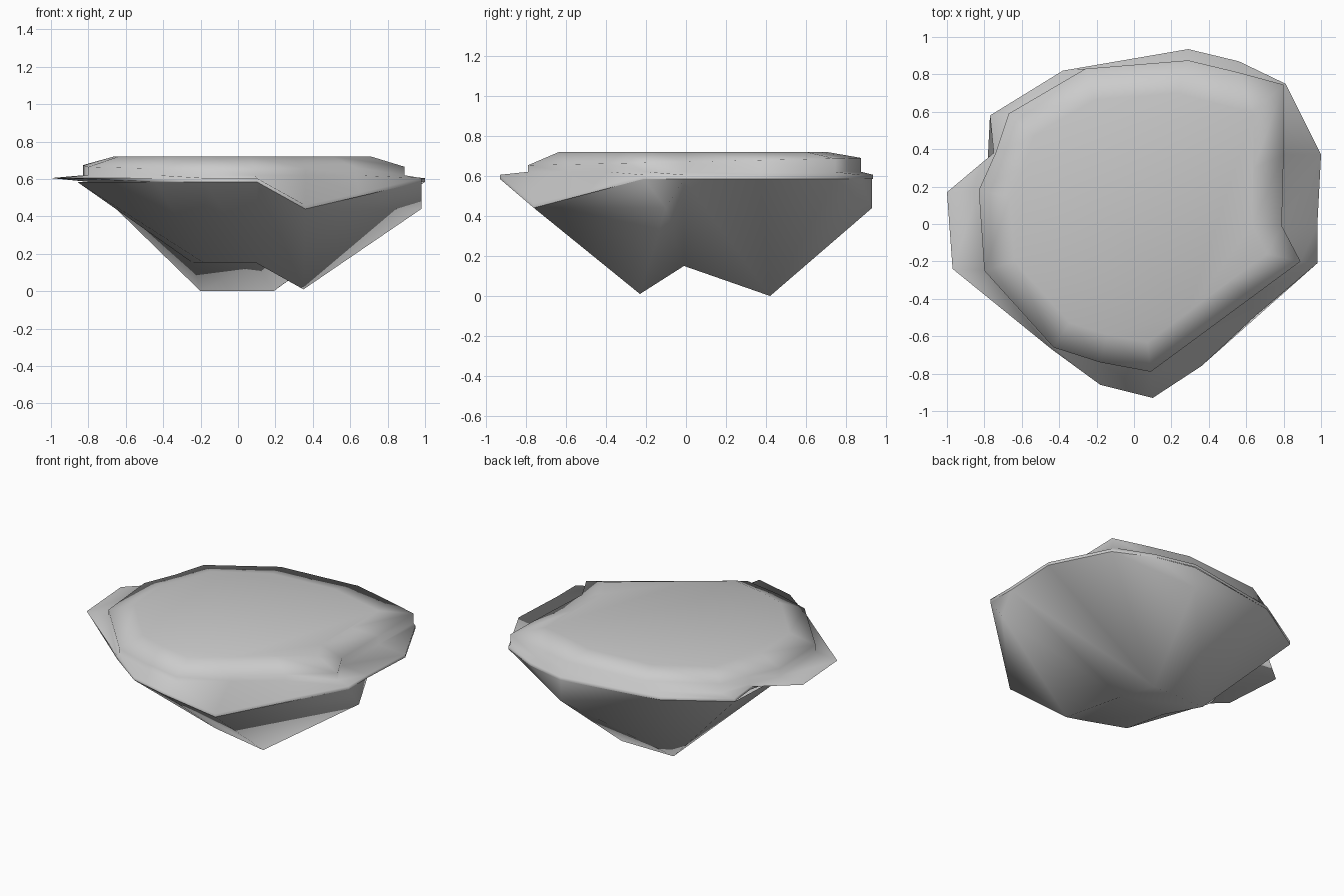
import bpy, bmesh, math

if "Cube" in bpy.data.objects:
    bpy.data.objects.remove(bpy.data.objects["Cube"])


def finish(bm, name, angle):
    bmesh.ops.remove_doubles(bm, verts=bm.verts, dist=0.0005)
    bmesh.ops.recalc_face_normals(bm, faces=bm.faces)
    me = bpy.data.meshes.new(name)
    bm.to_mesh(me)
    bm.free()
    ob = bpy.data.objects.new(name, me)
    bpy.context.collection.objects.link(ob)
    bpy.ops.object.select_all(action='DESELECT')
    ob.select_set(True)
    bpy.context.view_layer.objects.active = ob
    bpy.ops.object.shade_smooth_by_angle(angle=math.radians(angle))
    return ob


# Plan outlines: outer rim and the raised slab inside it, matched point by point
rim = [(-1, .17), (-.75, .38), (-.77, .58), (-.38, .82), (.29, .935), (.56, .87),
       (.81, .75), (1, .37), (.98, -.01), (.98, -.21), (.65, -.49), (.36, -.76),
       (.10, -.93), (-.18, -.86), (-.44, -.67), (-.97, -.24)]
slab = [(-.83, .18), (-.74, .38), (-.67, .59), (-.26, .83), (.29, .875), (.56, .81),
        (.80, .745), (.80, .37), (.79, -.01), (.89, -.2), (.63, -.392), (.36, -.591),
        (.09, -.79), (-.18, -.74), (-.43, -.66), (-.80, -.25)]
sag = {10: .08, 11: .145}      # the rim dips at the front right

# Top: thin lip, ledge, short wall, bevelled shoulder, flat cap
bm = bmesh.new()
rings = [
    [(max(x, -.80), y, .585 - sag.get(i, 0)) for i, (x, y) in enumerate(rim)],
    [(x, y, .605 - sag.get(i, 0)) for i, (x, y) in enumerate(rim)],
    [(x, y, .62) for x, y in slab],
    [(x, y, .67 + .022 * y) for x, y in slab],
    [(x * .8, y * .8, .72) for x, y in slab],
]
rings = [[bm.verts.new(p) for p in r] for r in rings]
n = len(rim)
for a, b in zip(rings, rings[1:]):
    for i in range(n):
        j = (i + 1) % n
        bm.faces.new((a[i], a[j], b[j], b[i]))
bm.faces.new(rings[-1])
finish(bm, "rock_top", 100)

# Underside: three convex lobes meeting on the planes y = -0.01 and x = 0.10
Z = .585
V1, V2 = (-.24, -.01, .15), (.10, -.01, .15)        # valley
F1, F2 = (-.18, -.28, .15), (.10, -.385, .15)       # front of the raised base
L, R = (-.80, -.01, Z), (.98, -.01, Z)
P, T = (.10, -.93, Z), (.10, -.01, Z)
front_left = [V1, V2, F1, F2, L, P, T, (-.86, -.30, Z), (-.44, -.67, Z), (-.18, -.86, Z)]
front_right = [V2, F2, P, T, R, (.98, -.21, Z), (.65, -.49, .505), (.36, -.76, .44),
               (.98, -.10, .44), (.35, -.23, .01)]
back = [V1, V2, L, R, (-.77, .58, Z), (-.38, .82, Z), (.29, .93, Z), (.56, .87, Z),
        (.81, .75, Z), (1, .37, Z), (.29, .93, .44), (-.20, .42, 0), (.19, .42, 0)]
bm = bmesh.new()
for pts in (front_left, front_right, back):
    bmesh.ops.convex_hull(bm, input=[bm.verts.new(p) for p in pts])
bmesh.ops.recalc_face_normals(bm, faces=bm.faces)

# Remove the hidden faces between the lobes and those covered by the top
planes = ((1, -.01), (0, .10))
hidden = [f for f in bm.faces if f.normal.z > .1
          or any(all(abs(v.co[k] - d) < .001 for v in f.verts) for k, d in planes)]
bmesh.ops.delete(bm, geom=hidden, context='FACES')
finish(bm, "rock_underside", 95)
